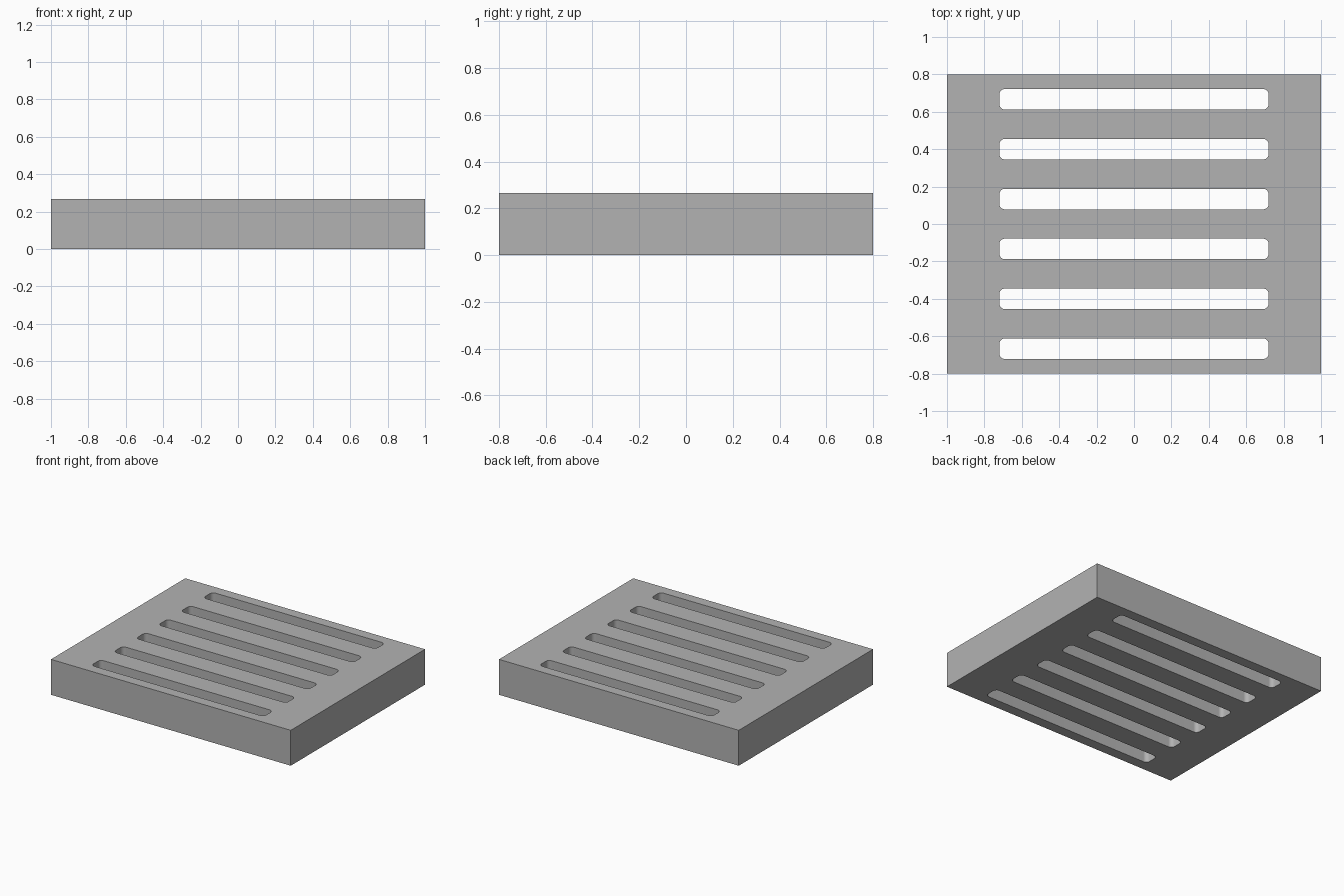
import bpy, bmesh, math
from mathutils import Matrix, Vector

if "Cube" in bpy.data.objects:
    bpy.data.objects.remove(bpy.data.objects["Cube"], do_unlink=True)

WIDTH, DEPTH, HEIGHT = 2.0, 1.6, 0.267
SLOT_LENGTH, SLOT_WIDTH, SLOT_RADIUS = 1.44, 0.11, 0.03
SLOT_COUNT = 6
SPACING = DEPTH / SLOT_COUNT

grey = bpy.data.materials.new("plain_grey")
grey.use_nodes = True
colour = (0.45, 0.45, 0.45, 1)
grey.diffuse_color = colour
grey.node_tree.nodes["Principled BSDF"].inputs["Base Color"].default_value = colour


def add_box(bm, size, centre):
    matrix = Matrix.Translation(centre) @ Matrix.Diagonal((*size, 1))
    return bmesh.ops.create_cube(bm, size=1, matrix=matrix)["verts"]


def make_object(name, bm):
    mesh = bpy.data.meshes.new(name)
    bm.to_mesh(mesh)
    bm.free()
    mesh.materials.append(grey)
    obj = bpy.data.objects.new(name, mesh)
    bpy.context.collection.objects.link(obj)
    return obj


# Solid block
bm = bmesh.new()
add_box(bm, (WIDTH, DEPTH, HEIGHT), (0, 0, HEIGHT / 2))
block = make_object("slotted_block", bm)

# Row of slot cutters with rounded upright corners
bm = bmesh.new()
for i in range(SLOT_COUNT):
    y = (i - (SLOT_COUNT - 1) / 2) * SPACING
    add_box(bm, (SLOT_LENGTH, SLOT_WIDTH, HEIGHT * 2), (0, y, HEIGHT / 2))
upright = [e for e in bm.edges
           if abs((e.verts[0].co - e.verts[1].co).z) > HEIGHT]
bmesh.ops.bevel(bm, geom=upright, offset=SLOT_RADIUS, segments=8,
                profile=0.5, affect='EDGES')
cutter = make_object("slot_cutters", bm)
cutter.hide_render = True

# Cut the slots right through the block
cut = block.modifiers.new("slots", 'BOOLEAN')
cut.operation = 'DIFFERENCE'
cut.solver = 'EXACT'
cut.object = cutter
bpy.ops.object.select_all(action='DESELECT')
bpy.context.view_layer.objects.active = block
block.select_set(True)
bpy.ops.object.modifier_apply(modifier=cut.name)
bpy.data.objects.remove(cutter, do_unlink=True)
bpy.ops.object.shade_smooth_by_angle(angle=math.radians(30))
